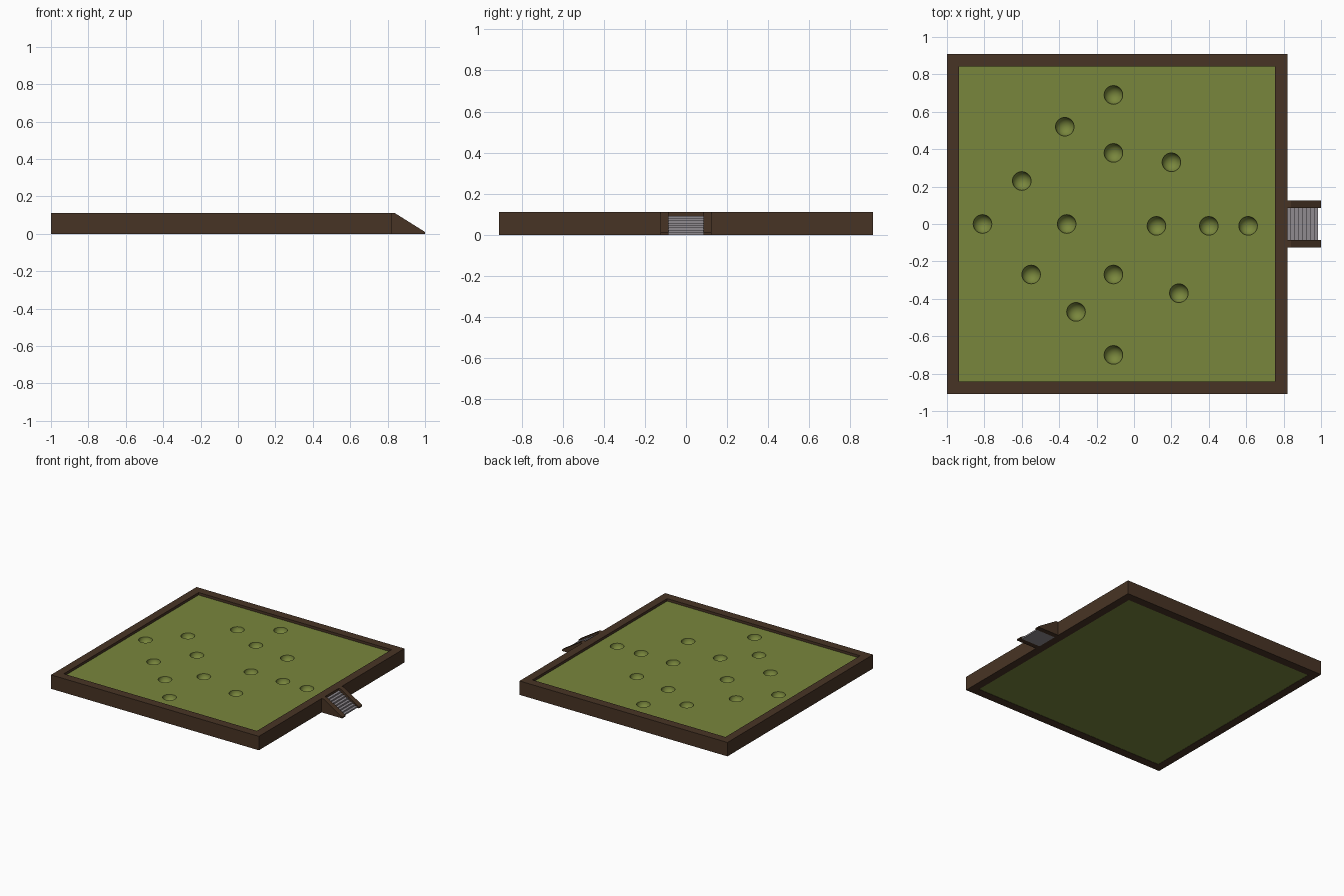
import bpy, bmesh, math
from mathutils import Matrix

if "Cube" in bpy.data.objects:
    bpy.data.objects.remove(bpy.data.objects["Cube"])


def material(name, rgb):
    m = bpy.data.materials.new(name)
    m.diffuse_color = (*rgb, 1)
    m.use_nodes = True
    m.node_tree.nodes["Principled BSDF"].inputs["Base Color"].default_value = m.diffuse_color
    return m


BROWN = material("dark brown wood", (0.064, 0.034, 0.018))
GREEN = material("olive green", (0.19, 0.24, 0.046))
GREY = material("step grey", (0.28, 0.26, 0.28))


def finish(name, bm, mat):
    bmesh.ops.recalc_face_normals(bm, faces=bm.faces)
    me = bpy.data.meshes.new(name)
    bm.to_mesh(me)
    bm.free()
    me.materials.append(mat)
    ob = bpy.data.objects.new(name, me)
    bpy.context.collection.objects.link(ob)
    return ob


def box(name, x0, x1, y0, y1, z0, z1, mat):
    bm = bmesh.new()
    bmesh.ops.create_cube(bm, size=1)
    for v in bm.verts:
        v.co = (x1 if v.co.x > 0 else x0, y1 if v.co.y > 0 else y0, z1 if v.co.z > 0 else z0)
    return finish(name, bm, mat)


def extrude_y(name, profile, y0, y1, mat):
    # x-z profile swept along y
    bm = bmesh.new()
    face = bm.faces.new([bm.verts.new((x, y0, z)) for x, z in profile])
    ext = bmesh.ops.extrude_face_region(bm, geom=[face])
    verts = [g for g in ext["geom"] if isinstance(g, bmesh.types.BMVert)]
    bmesh.ops.translate(bm, verts=verts, vec=(0, y1 - y0, 0))
    return finish(name, bm, mat)


# Frame boards
H = 0.11
XL, XR, XI, YO, YI = -1.0, 0.82, 0.755, 0.91, 0.842
box("frame_right", XI, XR, -YO, YO, 0, H, BROWN)
box("frame_left", XL, -0.935, -YI, YI, 0, H, BROWN)
box("frame_front", XL, XI, -YO, -YI, 0, H, BROWN)
box("frame_back", XL, XI, YI, YO, 0, H, BROWN)

# Green bed with round bowls cut into it
TOP = 0.09
bed = box("bed", -0.935, XI, -YI, YI, 0.002, TOP, GREEN)
bowls = [(-0.11, 0.69), (-0.37, 0.52), (-0.11, 0.38), (0.20, 0.33), (-0.60, 0.23),
         (-0.81, 0.0), (-0.36, 0.0), (0.12, -0.01), (0.40, -0.01), (0.61, -0.01),
         (-0.55, -0.27), (-0.11, -0.27), (0.24, -0.37), (-0.31, -0.47), (-0.11, -0.70)]
bm = bmesh.new()
for x, y in bowls:
    bmesh.ops.create_uvsphere(bm, u_segments=32, v_segments=16, radius=0.05,
                              matrix=Matrix.Translation((x, y, TOP + 0.001)))
cutter = finish("bowl_cutter", bm, GREEN)
cutter.hide_render = True
mod = bed.modifiers.new("bowls", 'BOOLEAN')
mod.operation = 'DIFFERENCE'
mod.solver = 'EXACT'
mod.object = cutter
bpy.context.view_layer.objects.active = bed
bed.select_set(True)
bpy.ops.object.modifier_apply(modifier=mod.name)
bpy.data.objects.remove(cutter)
bpy.ops.object.shade_smooth_by_angle(angle=math.radians(35))

# Stair rails on both sides
rail = [(XR, 0), (1.0, 0), (1.0, 0.01), (0.84, H), (XR, H)]
extrude_y("stair_rail_front", rail, -0.125, -0.085, BROWN)
extrude_y("stair_rail_back", rail, 0.085, 0.125, BROWN)

# Steps
N, RUN, RISE = 8, 0.0206, 0.0115
steps = [(XR, 0)]
for i in range(N):
    z = RISE * (N - i)
    steps += [(XR + RUN * i, z), (XR + RUN * (i + 1), z)]
steps.append((XR + RUN * N, 0))
extrude_y("steps", steps, -0.085, 0.085, GREY)
